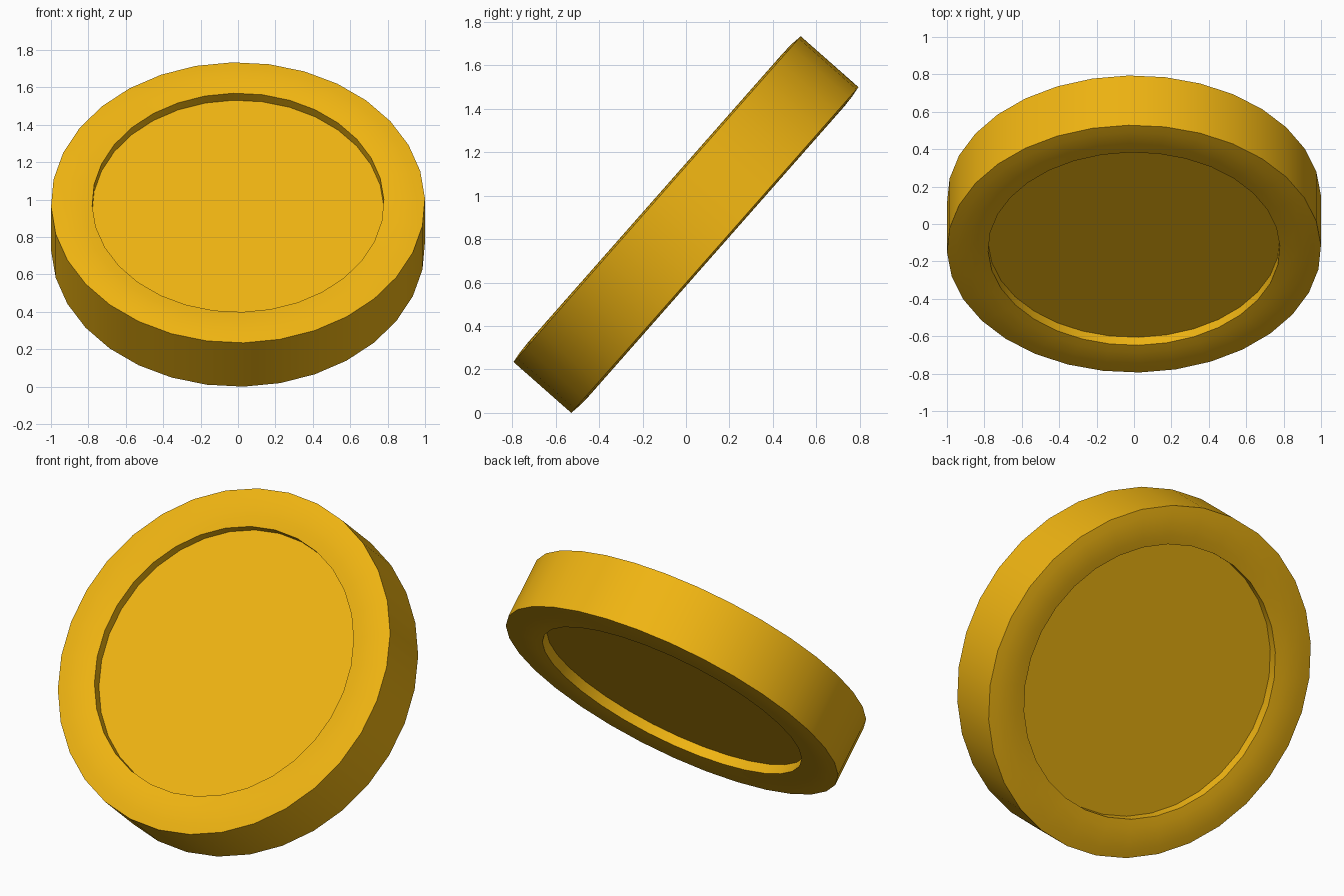
import bpy, bmesh
from math import sin, cos, radians, pi
from mathutils import Matrix

if "Cube" in bpy.data.objects:
    bpy.data.objects.remove(bpy.data.objects["Cube"])

SIDES = 32
TILT = radians(48.6)
SPIN = radians(1.7)

# Half profile (radius, height): recess floor, recess wall, crowned rim, outer edge
half = [(0.78, 0.12), (0.78, 0.177), (0.83, 0.184),
        (0.89, 0.187), (0.95, 0.184), (1.0, 0.177)]
profile = half + [(r, -h) for r, h in reversed(half)]

# Spin the profile into rings, with flat caps as the recess floors
bm = bmesh.new()
rings = []
for r, h in profile:
    angles = [SPIN + 2 * pi * i / SIDES for i in range(SIDES)]
    rings.append([bm.verts.new((r * cos(a), r * sin(a), h)) for a in angles])
for a, b in zip(rings, rings[1:]):
    for i in range(SIDES):
        j = (i + 1) % SIDES
        bm.faces.new((a[i], b[i], b[j], a[j]))
bm.faces.new(rings[0])
bm.faces.new(rings[-1][::-1])
bmesh.ops.recalc_face_normals(bm, faces=bm.faces)

# Tilt the disc and rest it on the ground
bm.transform(Matrix.Rotation(TILT, 4, 'X'))
low = min(v.co.z for v in bm.verts)
bm.transform(Matrix.Translation((0, 0, -low)))

mesh = bpy.data.meshes.new("coin")
bm.to_mesh(mesh)
bm.free()
coin = bpy.data.objects.new("coin", mesh)
bpy.context.collection.objects.link(coin)

# Gold colour
gold = bpy.data.materials.new("gold")
gold.diffuse_color = (0.87, 0.46, 0.006, 1)
gold.use_nodes = True
gold.node_tree.nodes["Principled BSDF"].inputs["Base Color"].default_value = gold.diffuse_color
mesh.materials.append(gold)

# Smooth rim and edge, crisp corners
bpy.context.view_layer.objects.active = coin
coin.select_set(True)
bpy.ops.object.shade_smooth_by_angle(angle=radians(30))
